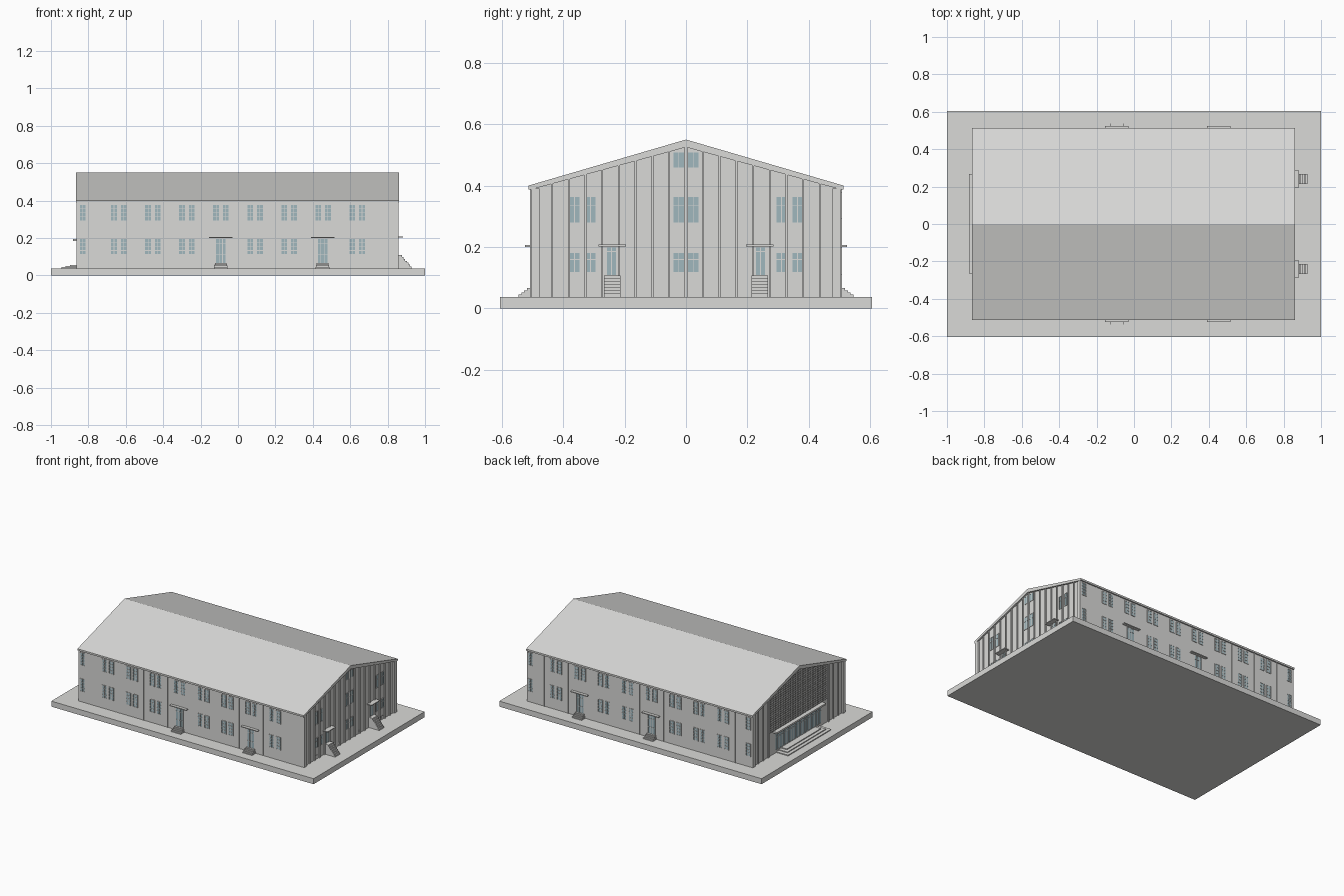
import bpy, bmesh

if "Cube" in bpy.data.objects:
    bpy.data.objects.remove(bpy.data.objects["Cube"])


def material(name, rgb):
    m = bpy.data.materials.new(name)
    m.diffuse_color = (*rgb, 1)
    m.use_nodes = True
    m.node_tree.nodes["Principled BSDF"].inputs["Base Color"].default_value = m.diffuse_color
    return m


GREY = material("light_grey", (0.70, 0.70, 0.685))
GLASS = material("blue_glass", (0.35, 0.475, 0.515))

XL, XR, YW = -0.865, 0.86, 0.505      # building outline
BASE = 0.038                          # top of the plinth
PITCH = 0.0545                        # spacing of gable fins


def under_roof(y):
    return 0.525 - 0.273 * abs(y)


def finish(name, bm, mat):
    bmesh.ops.recalc_face_normals(bm, faces=bm.faces)
    me = bpy.data.meshes.new(name)
    bm.to_mesh(me)
    bm.free()
    me.materials.append(mat)
    ob = bpy.data.objects.new(name, me)
    bpy.context.collection.objects.link(ob)
    return ob


def box(bm, x0, x1, y0, y1, z0, z1):
    vs = bmesh.ops.create_cube(bm, size=1)["verts"]
    for v in vs:
        v.co = ((x0 + x1) / 2 + v.co.x * (x1 - x0),
                (y0 + y1) / 2 + v.co.y * (y1 - y0),
                (z0 + z1) / 2 + v.co.z * (z1 - z0))


def prism(bm, profile, x0, x1):
    """Extrude a closed (y, z) profile along x."""
    f = bm.faces.new([bm.verts.new((x0, y, z)) for y, z in profile])
    ext = bmesh.ops.extrude_face_region(bm, geom=[f])["geom"]
    for v in ext:
        if isinstance(v, bmesh.types.BMVert):
            v.co.x = x1


def wall_box(bm, side, u0, u1, z0, z1, d0, d1):
    """Box on one wall: u runs along the wall, d is the distance outwards."""
    if side == "front":
        box(bm, u0, u1, -YW - d1, -YW - d0, z0, z1)
    elif side == "back":
        box(bm, u0, u1, YW + d0, YW + d1, z0, z1)
    elif side == "right":
        box(bm, 0.848 + d0, 0.848 + d1, u0, u1, z0, z1)
    else:
        box(bm, -0.853 - d1, -0.853 - d0, u0, u1, z0, z1)


def window(side, u0, u1, z0, z1, cols=2, splits=(0.25, 0.5, 0.75)):
    """Glass plate with a frame and glazing bars."""
    wall_box(glass, side, u0, u1, z0, z1, -0.001, 0.001)
    t = 0.003
    us = [u0 + (u1 - u0) * i / cols for i in range(cols + 1)]
    zs = [z0] + [z0 + (z1 - z0) * s for s in splits] + [z1]
    for u in us:
        wall_box(frames, side, u - t / 2, u + t / 2, z0 - t / 2, z1 + t / 2, -0.001, 0.003)
    for z in zs:
        wall_box(frames, side, u0, u1, z - t / 2, z + t / 2, -0.001, 0.0028)


# Plinth slab
bm = bmesh.new()
box(bm, -1, 1, -0.605, 0.605, 0, BASE)
finish("plinth", bm, GREY)

# Gabled body, with the long walls running slightly past the gable walls
bm = bmesh.new()
prism(bm, [(-YW, BASE), (YW, BASE), (YW, 0.39), (0, 0.53), (-YW, 0.39)], -0.853, 0.848)
for s in (-1, 1):
    y0, y1 = sorted((s * YW, s * 0.477))
    box(bm, XL + 0.001, XR - 0.001, y0, y1, BASE, 0.39)
finish("walls", bm, GREY)

# Roof slab
bm = bmesh.new()
prism(bm, [(-0.513, 0.40), (0, 0.55), (0.513, 0.40), (0.513, 0.388),
           (0.505, 0.387), (0, 0.525), (-0.505, 0.387), (-0.513, 0.388)], XL, XR)
finish("roof", bm, GREY)

glass, frames, fins = bmesh.new(), bmesh.new(), bmesh.new()

# Vertical fins on the gable walls
for side in ("right", "left"):
    for k in range(-8, 9):
        y = k * PITCH
        if side == "left" and abs(k) < 6:
            continue
        w = 0.0045 if k % 3 == 0 else 0.003
        wall_box(fins, side, y - w, y + w, BASE, under_roof(y) + 0.004, -0.002, 0.008)
# Thin panel joints on the long walls
for side in ("front", "back"):
    for i in range(9):
        x = -0.729 + 0.182 * i
        wall_box(fins, side, x - 0.0015, x + 0.0015, BASE, 0.39, -0.002, 0.003)
finish("wall_fins", fins, GREY)

# Windows of the long walls; doors take the place of two lower pairs
DOORS = (-0.092, 0.452)
for side in ("front", "back"):
    for z0, z1 in ((0.292, 0.377), (0.112, 0.197)):
        singles = (-0.83,) if side == "front" else (-0.83, 0.83)
        for x in singles:
            window(side, x - 0.017, x + 0.017, z0, z1)
        for i in range(8):
            x = -0.637 + 0.182 * i
            if z0 < 0.2 and min(abs(x - d) for d in DOORS) < 0.03:
                continue
            for c in (x - 0.026, x + 0.026):
                window(side, c - 0.017, c + 0.017, z0, z1)
    for x in DOORS:
        window(side, x - 0.027, x + 0.027, 0.066, 0.195, 3, (0.35, 0.8))

# Windows and doors of the right gable
for s in (-1, 1):
    for a, b in ((0.005, 0.042), (0.293, 0.33), (0.345, 0.382)):
        u0, u1 = sorted((s * a, s * b))
        window("right", u0, u1, 0.278, 0.365, 2, (0.65,))
        window("right", u0, u1, 0.118, 0.182, 2, (0.65,))
    u0, u1 = sorted((s * 0.005, s * 0.042))
    window("right", u0, u1, 0.458, 0.51, 2, ())
    window("right", s * 0.242 - 0.016, s * 0.242 + 0.016, 0.107, 0.2, 2, (0.85,))
    # Small basement vents
    for y in (0.11, 0.17, 0.355):
        wall_box(frames, "right", s * y - 0.009, s * y + 0.009, 0.05, 0.066, 0, 0.003)

# Glazed main entrance on the left gable
window("left", -0.25, 0.25, 0.057, 0.182, 20, (0.7,))
finish("window_glass", glass, GLASS)
finish("window_frames", frames, GREY)

# Lattice screen above the main entrance
bm = bmesh.new()
half = 0.31
for i in range(-17, 18):
    y = i * half / 17
    wall_box(bm, "left", y - 0.002, y + 0.002, 0.2, under_roof(y) + 0.002, -0.001, 0.007)
z = 0.205
while z < 0.515:
    h = min(half, (0.525 - z) / 0.273)
    wall_box(bm, "left", -h, h, z - 0.002, z + 0.002, -0.001, 0.006)
    z += 0.015
finish("lattice_screen", bm, GREY)

# Canopies over all doors
bm = bmesh.new()
for side in ("front", "back"):
    for x in DOORS:
        wall_box(bm, side, x - 0.063, x + 0.063, 0.2, 0.206, -0.002, 0.02)
for s in (-1, 1):
    wall_box(bm, "right", s * 0.24 - 0.045, s * 0.24 + 0.045, 0.202, 0.208, -0.002, 0.035)
wall_box(bm, "left", -0.265, 0.268, 0.184, 0.196, -0.002, 0.03)
finish("canopies", bm, GREY)

# Steps
bm = bmesh.new()
for side in ("front", "back"):
    for x in DOORS:
        for i in range(4):
            w = 0.037 - 0.002 * i
            wall_box(bm, side, x - w, x + w, BASE, BASE + 0.007 * (i + 1), -0.002, 0.04 - 0.009 * i)
for s in (-1, 1):
    for i in range(7):
        wall_box(bm, "right", s * 0.24 - 0.027, s * 0.24 + 0.027, BASE,
                 BASE + 0.01 * (i + 1), -0.002, 0.08 - 0.0085 * i)
for i in range(3):
    w = 0.235 - 0.025 * i
    wall_box(bm, "left", -w, w, BASE, BASE + 0.006 * (i + 1), -0.002, 0.09 - 0.022 * i)
finish("entrance_steps", bm, GREY)
